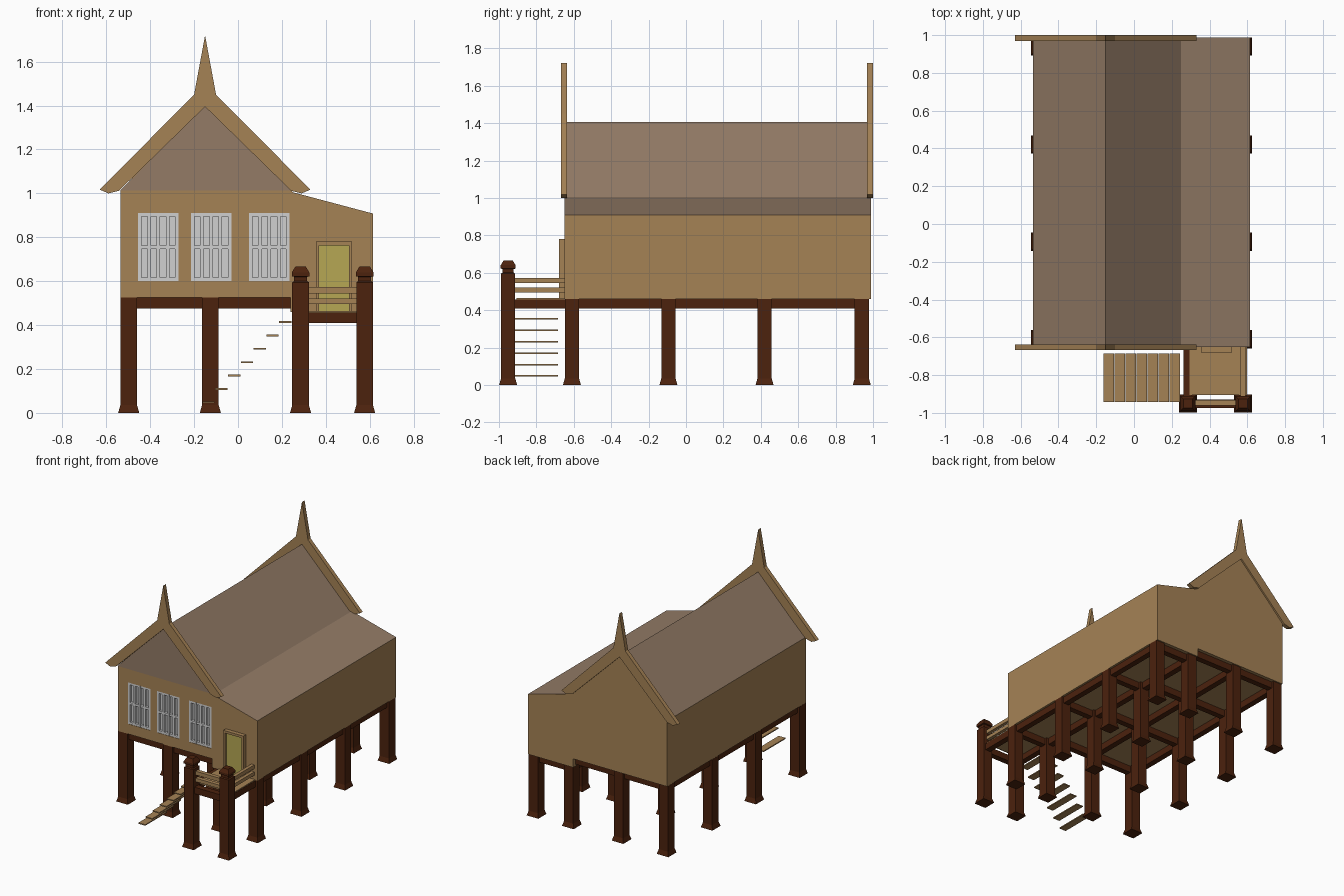
import bpy, bmesh

if "Cube" in bpy.data.objects:
    bpy.data.objects.remove(bpy.data.objects["Cube"])


def material(name, srgb):
    lin = [((c / 255 + 0.055) / 1.055) ** 2.4 for c in srgb]
    m = bpy.data.materials.new(name)
    m.diffuse_color = (*lin, 1)
    m.use_nodes = True
    m.node_tree.nodes["Principled BSDF"].inputs["Base Color"].default_value = m.diffuse_color
    return m


TAN = material("tan wood", (165, 130, 85))
DARK = material("dark wood", (76, 34, 13))
ROOF = material("grey brown roof", (147, 123, 102))
YELLOW = material("yellow door", (182, 167, 84))
GREY = material("light grey window", (208, 208, 208))


def finish(name, bm, mat):
    bmesh.ops.recalc_face_normals(bm, faces=bm.faces[:])
    me = bpy.data.meshes.new(name)
    bm.to_mesh(me)
    bm.free()
    me.materials.append(mat)
    ob = bpy.data.objects.new(name, me)
    bpy.context.collection.objects.link(ob)
    return ob


def add_box(bm, x0, x1, y0, y1, z0, z1):
    vs = bmesh.ops.create_cube(bm, size=1)["verts"]
    for v in vs:
        v.co = ((x0, x1)[v.co.x > 0], (y0, y1)[v.co.y > 0], (z0, z1)[v.co.z > 0])


def boxes(name, mat, *dims):
    bm = bmesh.new()
    for d in dims:
        add_box(bm, *d)
    return finish(name, bm, mat)


def prism(name, mat, profile, y0, y1):
    """Extrude an x/z outline along y."""
    bm = bmesh.new()
    face = bm.faces.new([bm.verts.new((x, y0, z)) for x, z in profile])
    ext = bmesh.ops.extrude_face_region(bm, geom=[face])["geom"]
    for v in ext:
        if isinstance(v, bmesh.types.BMVert):
            v.co.y = y1
    return finish(name, bm, mat)


def post(name, x, y, rings):
    """Square post lofted through (half width, height) rings."""
    bm = bmesh.new()
    loops = [[bm.verts.new((x + sx * h, y + sy * h, z))
              for sx, sy in ((-1, -1), (1, -1), (1, 1), (-1, 1))] for h, z in rings]
    for a, b in zip(loops, loops[1:]):
        for i in range(4):
            j = (i + 1) % 4
            bm.faces.new((a[i], a[j], b[j], b[i]))
    bm.faces.new(loops[0])
    bm.faces.new(loops[-1])
    return finish(name, bm, DARK)


# House body: gabled main room with a lower lean-to on the right
Y0, Y1 = -0.65, 0.988
house = prism("house_body", TAN, [
    (-0.535, 0.525), (0.24, 0.525), (0.24, 0.46), (0.615, 0.46),
    (0.615, 0.908), (0.25, 1.005), (-0.15, 1.405), (-0.535, 1.015)], Y0, Y1)

# Window openings cut into the front wall
WINDOWS = [(-0.455, -0.27), (-0.215, -0.03), (0.05, 0.235)]
WZ0, WZ1 = 0.60, 0.91
cutter = boxes("window_cutter", GREY,
               *[(a, b, Y0 - 0.1, Y0 + 0.03, WZ0, WZ1) for a, b in WINDOWS])
mod = house.modifiers.new("openings", 'BOOLEAN')
mod.object = cutter
mod.solver = 'EXACT'
bpy.context.view_layer.objects.active = house
bpy.ops.object.modifier_apply(modifier="openings")
bpy.data.objects.remove(cutter)

# Roof colour on the upward faces
house.data.materials.clear()
house.data.materials.append(TAN)
house.data.materials.append(ROOF)
for p in house.data.polygons:
    p.material_index = int(p.normal.z > 0.3 and p.center.z > 0.93)

# Front gable panel
prism("front_gable", ROOF, [(-0.535, 1.013), (0.243, 1.013), (-0.15, 1.4)], Y0 - 0.006, Y0)

# Windows: pane with frame and bars
for n, (a, b) in enumerate(WINDOWS):
    t = 0.008
    bars = [(a, b, Y0 + 0.022, Y0 + 0.03, WZ0, WZ1)]
    for i in range(5):
        c = a + t + (b - a - 2 * t) * i / 4
        bars.append((c - t, c + t, Y0 + 0.002, Y0 + 0.024, WZ0, WZ1))
    for i in range(3):
        c = WZ0 + t + (WZ1 - WZ0 - 2 * t) * i / 2
        bars.append((a, b, Y0 + 0.003, Y0 + 0.024, c - t, c + t))
    boxes(f"window_{n + 1}", GREY, *bars)

# Gable boards with spires, mirrored about the ridge
half = [(0.05, 1.45), (0.48, 1.017), (0.44, 1.0), (0.392, 1.012)]
outline = ([(-0.15, 1.72)] + [(-0.15 + x, z) for x, z in half] + [(-0.15, 1.395)]
           + [(-0.15 - x, z) for x, z in reversed(half)])
prism("front_gable_board", TAN, outline, -0.668, -0.637)
prism("back_gable_board", TAN, outline, 0.969, 1.0)

# Door with frame
boxes("door_frame", TAN, (0.355, 0.37, -0.68, Y0, 0.46, 0.78),
      (0.505, 0.52, -0.68, Y0, 0.46, 0.78), (0.37, 0.505, -0.68, Y0, 0.762, 0.78))
boxes("door", YELLOW, (0.37, 0.505, -0.665, Y0, 0.465, 0.762))

# Stilts with flared feet
XS = [-0.498, -0.126, 0.285, 0.577]
YS = [-0.61, -0.094, 0.42, 0.94]
FOOT = [(0.048, 0), (0.038, 0.035)]
for x in XS:
    for y in YS:
        post("stilt", x, y, FOOT + [(0.038, 0.525 if x < 0.2 else 0.46)])

# Porch posts with capped tops
for x in (XS[2], XS[3]):
    post("porch_post", x, -0.951, FOOT + [(0.038, 0.595), (0.03, 0.6), (0.03, 0.62),
                                          (0.04, 0.622), (0.04, 0.64), (0.024, 0.666)])

# Floor beams, higher under the main room
W = 0.022
beams = [(x - W, x + W, Y0 + 0.005, Y1 - 0.01, z - 0.05, z)
         for x, z in zip(XS, (0.525, 0.525, 0.46, 0.46))]
for y in YS:
    beams.append((XS[0], 0.245, y - W, y + W, 0.475, 0.525))
    beams.append((XS[2], XS[3], y - W, y + W, 0.41, 0.46))
boxes("floor_beams", DARK, *beams)

# Porch deck, beams and rails
boxes("porch_beams", DARK, (XS[2], XS[3], -0.951 - W, -0.951 + W, 0.41, 0.458),
      *[(x - W, x + W, -0.951, -0.6, 0.41, 0.458) for x in XS[2:]])
boxes("porch_deck", TAN, (0.295, 0.597, -0.905, Y0, 0.455, 0.465))
for z0, z1 in ((0.495, 0.521), (0.545, 0.573)):
    boxes("front_rail", TAN, (XS[2], XS[3], -0.961, -0.931, z0, z1))
    boxes("side_rail", TAN, (0.565, 0.59, -0.951, Y0, z0, z1))

# Open stair treads rising to the porch
for i in range(7):
    x, z = -0.134 + 0.0583 * i, 0.048 + 0.061 * i
    boxes(f"stair_tread_{i + 1}", TAN, (x - 0.028, x + 0.028, -0.943, -0.685, z - 0.004, z + 0.004))
